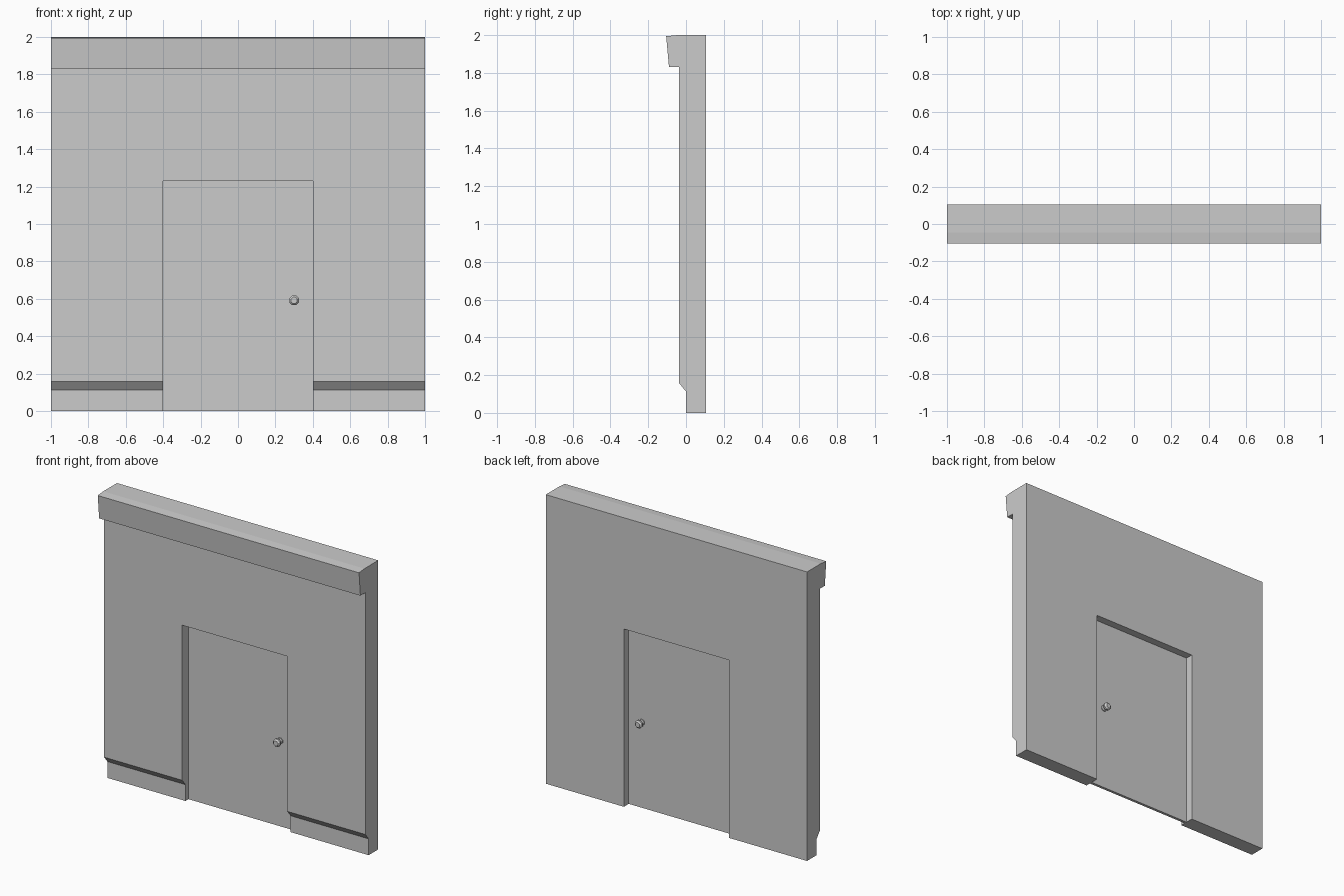
import bpy, bmesh, math
from mathutils import Matrix, Vector

if "Cube" in bpy.data.objects:
    bpy.data.objects.remove(bpy.data.objects["Cube"])


def finish(name, bm):
    bmesh.ops.recalc_face_normals(bm, faces=bm.faces[:])
    mesh = bpy.data.meshes.new(name)
    bm.to_mesh(mesh)
    bm.free()
    obj = bpy.data.objects.new(name, mesh)
    bpy.context.collection.objects.link(obj)
    return obj


def box(name, lo, hi):
    bm = bmesh.new()
    lo, hi = Vector(lo), Vector(hi)
    bmesh.ops.create_cube(bm, size=1, matrix=Matrix.Translation((lo + hi) / 2)
                          @ Matrix.Diagonal((hi - lo).to_4d()))
    return finish(name, bm)


# Wall: side profile (y, z) with cornice and bottom step, extruded along x
profile = [(0, 0), (0.105, 0), (0.105, 2), (-0.045, 2), (-0.105, 1.994),
           (-0.09, 1.83), (-0.036, 1.83), (-0.036, 0.157), (0, 0.113)]
bm = bmesh.new()
face = bm.faces.new([bm.verts.new((-1, y, z)) for y, z in profile])
side = bmesh.ops.extrude_face_region(bm, geom=[face], use_keep_orig=True)
bmesh.ops.translate(bm, vec=(2, 0, 0),
                    verts=[g for g in side["geom"] if isinstance(g, bmesh.types.BMVert)])
wall = finish("wall", bm)

# Doorway cut through the wall
cutter = box("doorway_cutter", (-0.402, -0.5, -0.5), (0.402, 0.5, 1.23))
cutter.hide_render = True
cut = wall.modifiers.new("doorway", "BOOLEAN")
cut.object = cutter
cut.operation = "DIFFERENCE"
cut.solver = "EXACT"
bpy.context.view_layer.objects.active = wall
bpy.ops.object.modifier_apply(modifier=cut.name)
bpy.data.objects.remove(cutter)

# Recessed door panel
DOOR_FRONT, DOOR_BACK = 0.033, 0.052
box("door", (-0.402, DOOR_FRONT, 0), (0.402, DOOR_BACK, 1.23))


# Knobs: low-poly turned profile (radius, distance from door)
def knob(name, y, direction, sides=8):
    turned = [(0.022, 0), (0.022, 0.008), (0.013, 0.012), (0.013, 0.02),
              (0.028, 0.028), (0.028, 0.04), (0.018, 0.05)]
    bm = bmesh.new()
    rings = []
    for r, d in turned:
        angles = [2 * math.pi * (i + 0.5) / sides for i in range(sides)]
        rings.append([bm.verts.new((0.3 + r * math.cos(a), y + direction * d,
                                    0.592 + r * math.sin(a))) for a in angles])
    for a, b in zip(rings, rings[1:]):
        for i in range(sides):
            j = (i + 1) % sides
            bm.faces.new((a[i], a[j], b[j], b[i]))
    bm.faces.new(rings[0])
    bm.faces.new(rings[-1])
    return finish(name, bm)


knob("front_knob", DOOR_FRONT, -1)
knob("back_knob", DOOR_BACK, 1)
